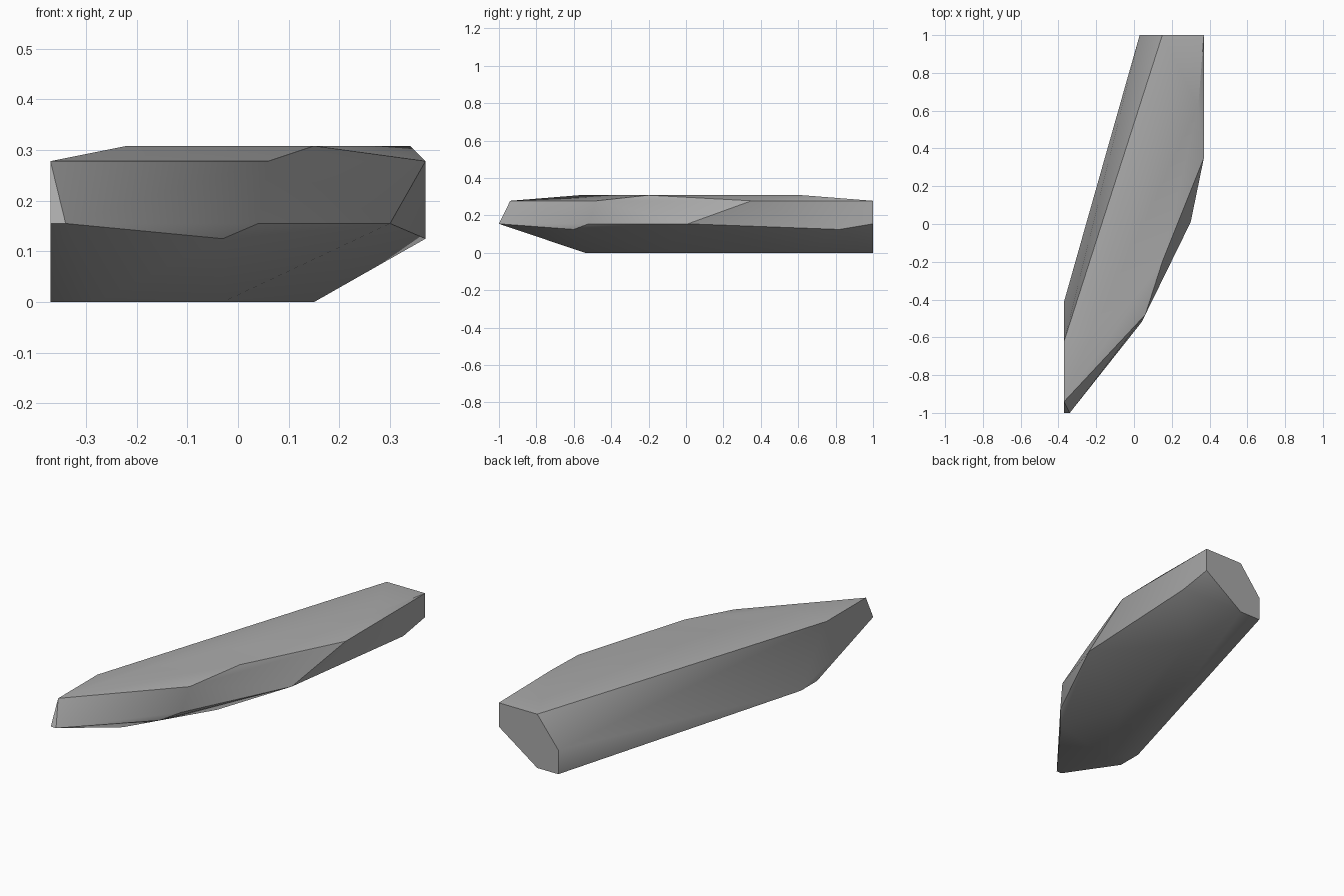
import bpy
import bmesh
import math

default_cube = bpy.data.objects.get("Cube")
if default_cube:
    bpy.data.objects.remove(default_cube, do_unlink=True)


def make_material(name, color):
    material = bpy.data.materials.new(name)
    material.use_nodes = True
    material.diffuse_color = color
    shader = material.node_tree.nodes["Principled BSDF"]
    shader.inputs["Base Color"].default_value = color
    shader.inputs["Roughness"].default_value = 0.9
    return material


def make_faceted_rock(name, layers, material):
    """Wrap a convex shell around outlines stacked at different heights."""
    bm = bmesh.new()
    for height, outline in layers:
        for x, y in outline:
            bm.verts.new((x, y, height))
    result = bmesh.ops.convex_hull(bm, input=bm.verts[:])
    # Drop any points left inside the shell
    loose = [v for v in bm.verts if not v.link_faces]
    bmesh.ops.delete(bm, geom=loose, context="VERTS")
    # Join the triangles that lie in one plane
    bmesh.ops.dissolve_limit(bm, angle_limit=math.radians(1),
                             verts=bm.verts[:], edges=bm.edges[:])
    bmesh.ops.recalc_face_normals(bm, faces=bm.faces[:])
    mesh = bpy.data.meshes.new(name)
    bm.to_mesh(mesh)
    bm.free()
    mesh.materials.append(material)
    rock = bpy.data.objects.new(name, mesh)
    bpy.context.collection.objects.link(rock)
    return rock


# Flat underside with a narrow nose and a square-cut back end
underside = [(-.37, -.41), (-.37, -.54), (-.28, -.54), (-.03, -.13),
             (.15, .6), (.15, 1), (.03, 1)]
# Chipped low points on the flanks
flank_chips = [(-.03, -.6), (.37, .82), (.03, 1)]
# Overhanging waist, widest at the nose tip and bulging side
waist = [(-.37, -1), (-.34, -1), (.04, -.52), (.3, .01), (.37, 1)]
# Rim around the top
top_rim = [(-.37, -.94), (-.37, -.62), (.15, 1), (.37, 1),
           (.37, .35), (.06, -.48)]
# Slightly raised crown points on the top
crown = [(-.22, -.57), (.15, -.2), (.34, .62)]

stone = make_material("grey stone", (.4, .4, .4, 1))
slab = make_faceted_rock(
    "rock_slab",
    [(0, underside), (.125, flank_chips), (.155, waist),
     (.278, top_rim), (.308, crown)],
    stone)

# Soft shading over shallow facets, crisp edges at the main breaks
bpy.ops.object.select_all(action="DESELECT")
slab.select_set(True)
bpy.context.view_layer.objects.active = slab
bpy.ops.object.shade_smooth_by_angle(angle=math.radians(30))
